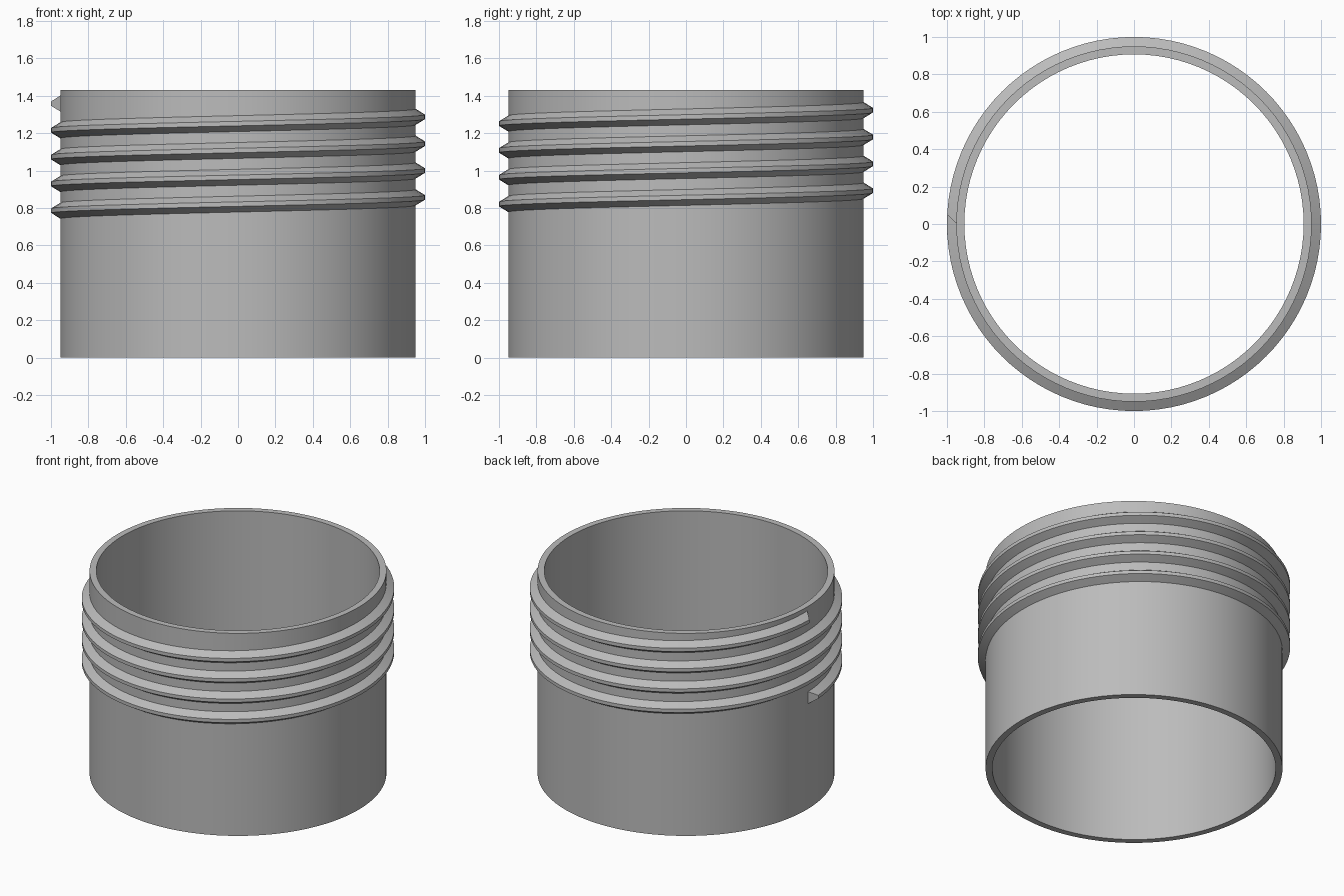
import bpy, bmesh, math

if "Cube" in bpy.data.objects:
    bpy.data.objects.remove(bpy.data.objects["Cube"])

mat = bpy.data.materials.new("plain grey")
mat.diffuse_color = (0.5, 0.5, 0.5, 1)
mat.use_nodes = True
mat.node_tree.nodes["Principled BSDF"].inputs["Base Color"].default_value = mat.diffuse_color

SEG = 96
R_OUT, R_IN, R_CREST, HEIGHT = 0.95, 0.907, 1.0, 1.43
PITCH, TURNS, Z0 = 0.1435, 4, 0.785


def finish(name, bm):
    bmesh.ops.recalc_face_normals(bm, faces=bm.faces[:])
    mesh = bpy.data.meshes.new(name)
    bm.to_mesh(mesh)
    bm.free()
    mesh.materials.append(mat)
    ob = bpy.data.objects.new(name, mesh)
    bpy.context.collection.objects.link(ob)
    bpy.ops.object.select_all(action='DESELECT')
    ob.select_set(True)
    bpy.context.view_layer.objects.active = ob
    bpy.ops.object.shade_smooth_by_angle(angle=math.radians(25))
    return ob


def point(bm, r, a, z):
    return bm.verts.new((r * math.cos(a), r * math.sin(a), z))


# Open tube: rectangular wall profile swept around z
bm = bmesh.new()
wall = [(R_OUT, 0), (R_OUT, HEIGHT), (R_IN, HEIGHT), (R_IN, 0)]
rings = [[point(bm, r, 2 * math.pi * i / SEG, z) for r, z in wall] for i in range(SEG)]
for i in range(SEG):
    a, b = rings[i], rings[(i + 1) % SEG]
    for k in range(4):
        bm.faces.new((a[k], b[k], b[(k + 1) % 4], a[(k + 1) % 4]))
finish("tube_wall", bm)

# Screw thread: trapezoid profile along a helix, with the crest cut back at both ends
bm = bmesh.new()
thread = [(R_OUT - 0.004, -0.045), (R_CREST, -0.012), (R_CREST, 0.012), (R_OUT - 0.004, 0.045)]
steps = SEG * TURNS
taper = 0.05
rings = []
for i in range(steps + 1):
    t = 2 * math.pi * i / SEG
    ring = []
    for r, dz in thread:
        tt = t
        if r == R_CREST:
            tt = min(max(t, taper), 2 * math.pi * TURNS - taper)
            if i == 1:
                tt = max(tt, taper + 0.008)
            if i == steps - 1:
                tt = min(tt, 2 * math.pi * TURNS - taper - 0.008)
        ring.append(point(bm, r, math.pi + tt, Z0 + PITCH * tt / (2 * math.pi) + dz))
    rings.append(ring)
for a, b in zip(rings, rings[1:]):
    for k in range(4):
        bm.faces.new((a[k], b[k], b[(k + 1) % 4], a[(k + 1) % 4]))
bm.faces.new(rings[0])
bm.faces.new(rings[-1])
finish("screw_thread", bm)
